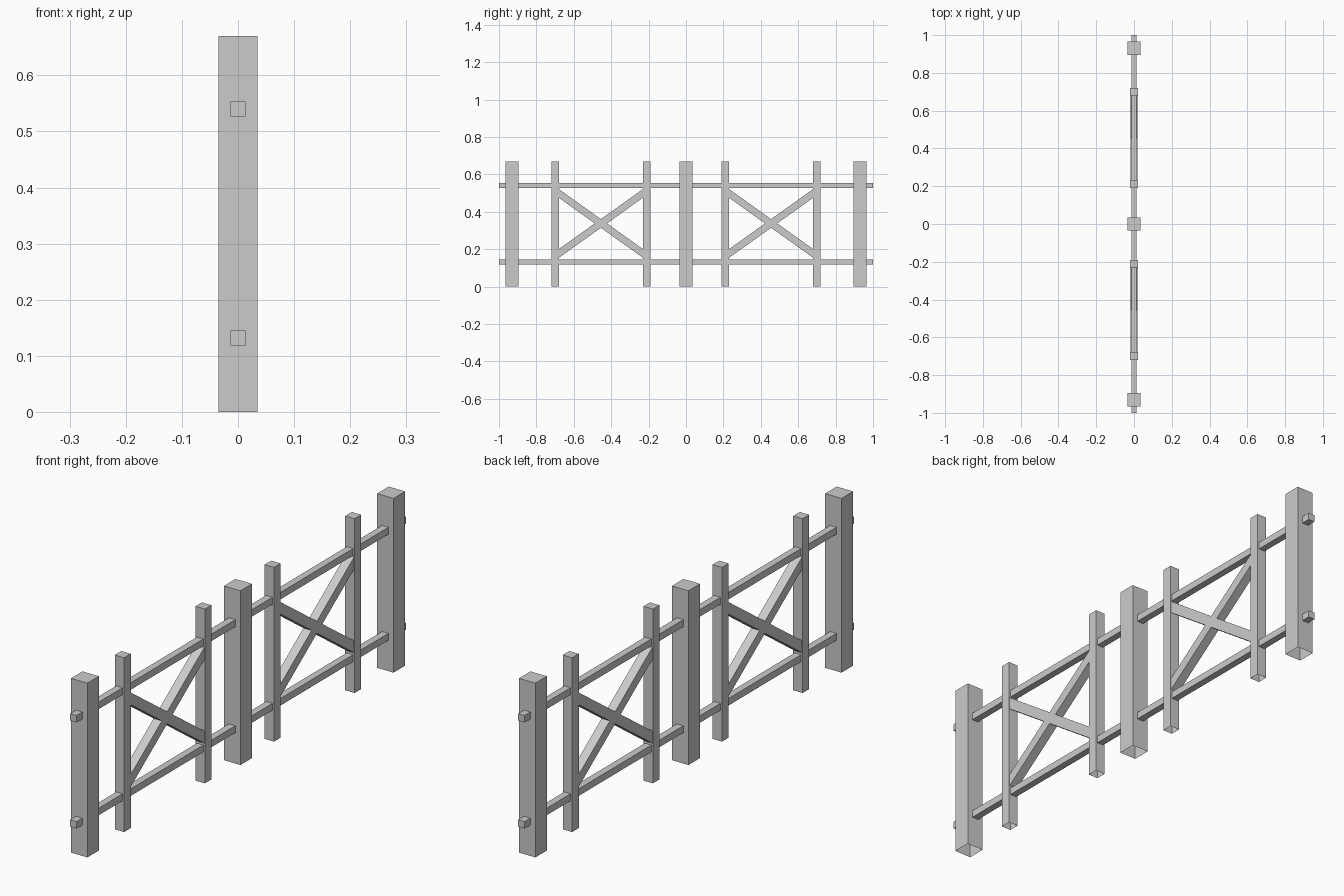
import bpy, bmesh, math
from mathutils import Matrix

cube = bpy.data.objects.get("Cube")
if cube:
    bpy.data.objects.remove(cube, do_unlink=True)

grey = bpy.data.materials.new("plain grey")
grey.use_nodes = True
colour = (0.6, 0.6, 0.6, 1)
grey.diffuse_color = colour
grey.node_tree.nodes["Principled BSDF"].inputs["Base Color"].default_value = colour

HEIGHT = 0.67


def bar(name, size, centre, tilt=0.0, open_bottom=False):
    """Box of a given size, tilted in the plane of the fence."""
    bm = bmesh.new()
    bmesh.ops.create_cube(bm, size=1, matrix=Matrix.Diagonal((*size, 1)))
    if open_bottom:
        bottom = [f for f in bm.faces if f.normal.z < -0.9]
        bmesh.ops.delete(bm, geom=bottom, context='FACES_ONLY')
    bm.transform(Matrix.Translation(centre) @ Matrix.Rotation(tilt, 4, 'X'))
    mesh = bpy.data.meshes.new(name)
    bm.to_mesh(mesh)
    bm.free()
    mesh.materials.append(grey)
    obj = bpy.data.objects.new(name, mesh)
    bpy.context.collection.objects.link(obj)
    return obj


# Thick posts, open underneath
for label, y in (("front", -0.93), ("middle", 0), ("back", 0.93)):
    bar(label + "_post", (0.07, 0.07, HEIGHT), (0, y, HEIGHT / 2), open_bottom=True)

# Long rails running through the posts
for label, z in (("lower", 0.132), ("upper", 0.54)):
    bar(label + "_rail", (0.027, 2, 0.027), (0, 0, z))

# Two panels, each with a pair of thin uprights and crossed braces
for label, side in (("front", -1), ("back", 1)):
    for place, y in (("inner", 0.21), ("outer", 0.70)):
        bar(f"{label}_{place}_upright", (0.04, 0.04, HEIGHT),
            (0, side * y, HEIGHT / 2), open_bottom=True)
    for slope, sign in (("rising", 1), ("falling", -1)):
        bar(f"{label}_{slope}_brace", (0.035, 0.585, 0.038),
            (0, side * 0.455, 0.338), tilt=sign * math.radians(35.5))
